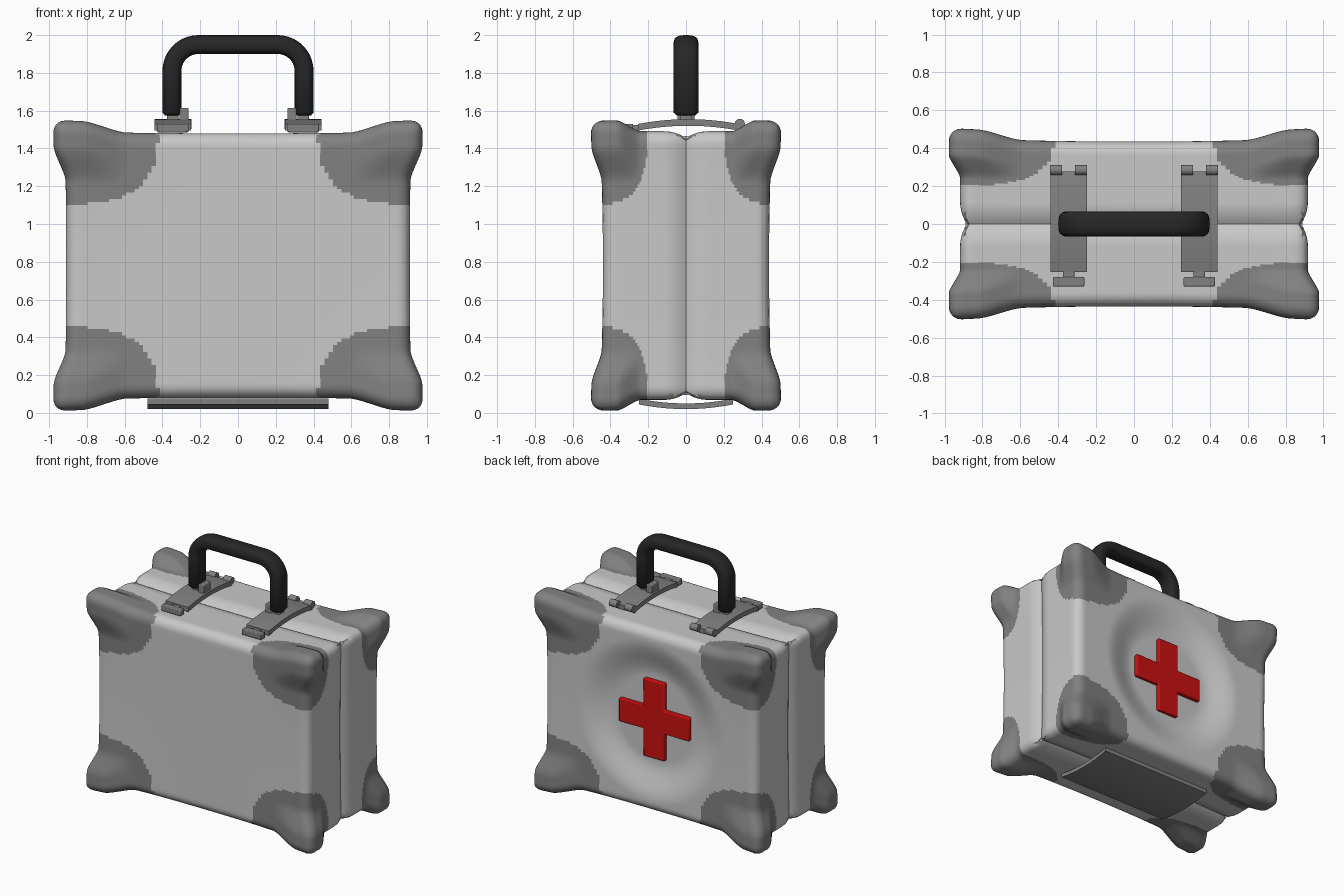
import bpy, bmesh, math
from mathutils import Vector

cube = bpy.data.objects.get("Cube")
if cube:
    bpy.data.objects.remove(cube, do_unlink=True)


def material(name, rgb):
    m = bpy.data.materials.new(name)
    m.use_nodes = True
    m.diffuse_color = (*rgb, 1)
    m.node_tree.nodes["Principled BSDF"].inputs["Base Color"].default_value = (*rgb, 1)
    return m


SHELL = material("light grey shell", (0.58, 0.58, 0.58))
GUARD = material("mid grey guard", (0.22, 0.22, 0.22))
GRIP = material("black grip", (0.02, 0.02, 0.02))
RED = material("red", (0.6, 0.005, 0.005))


def finish(bm, name, mats, bevel=0, smooth=40):
    bmesh.ops.recalc_face_normals(bm, faces=bm.faces)
    me = bpy.data.meshes.new(name)
    bm.to_mesh(me)
    bm.free()
    ob = bpy.data.objects.new(name, me)
    bpy.context.collection.objects.link(ob)
    for m in mats:
        me.materials.append(m)
    if bevel:
        mod = ob.modifiers.new("bevel", "BEVEL")
        mod.width, mod.segments = bevel, 2
    bpy.ops.object.select_all(action="DESELECT")
    ob.select_set(True)
    bpy.context.view_layer.objects.active = ob
    bpy.ops.object.shade_smooth_by_angle(angle=math.radians(smooth))
    return ob


def box(name, lo, hi, mat, bevel=0.006):
    bm = bmesh.new()
    bmesh.ops.create_cube(bm, size=1)
    for v in bm.verts:
        v.co = [(a + b) / 2 + c * (b - a) for a, b, c in zip(lo, hi, v.co)]
    return finish(bm, name, [mat], bevel)


def step(a, b, x):
    t = min(max((x - a) / (b - a), 0), 1)
    return t * t * (3 - 2 * t)


# Case body: rounded box with pinched sides, bulging corners, seam and dished back
HALF = Vector((0.91, 0.435, 0.70))
MID_Z = 0.78
RADIUS = 0.07
REACH = (0.49, 0.24, 0.38)


def shape(co):
    p = Vector(c * h for c, h in zip(co, HALF))
    core = Vector(max(-h + RADIUS, min(h - RADIUS, c)) for c, h in zip(p, HALF))
    out = p - core
    q = core + out.normalized() * RADIUS if out.length > 0 else p.copy()
    # seam running round the middle
    seam = 0.035 * max(0, 1 - abs(p.y) / 0.11) ** 2
    for i in (0, 2):
        if abs(co[i]) > 0.99:
            q[i] -= math.copysign(seam, co[i])
    # dish on the back
    if co.y > 0.99:
        q.y -= 0.07 * (1 - step(0.33, 0.62, math.hypot(p.x, p.z)))
    # gentle flare, then corner blocks
    q.y *= 1 + 0.045 * abs(co.x * co.z) ** 2 + 0.015 * co.x ** 4
    q.z *= 1 + 0.02 * abs(co.x) ** 3
    q.x *= 1 + 0.012 * abs(co.z) ** 3
    w = step(0.58, 0.76, abs(p.x)) * step(0.23, 0.30, abs(p.y)) * step(0.44, 0.56, abs(p.z))
    for i, d in enumerate((0.06, 0.05, 0.057)):
        q[i] += math.copysign(d * w, co[i])
    return q


bm = bmesh.new()
bmesh.ops.create_cube(bm, size=2)
bmesh.ops.subdivide_edges(bm, edges=bm.edges, cuts=79, use_grid_fill=True)
for f in bm.faces:
    c = f.calc_center_median()
    near = sum(((1 - abs(u)) * h / r) ** 2.6 for u, h, r in zip(c, HALF, REACH))
    f.material_index = int(near < 1)
for v in bm.verts:
    v.co = shape(v.co.copy()) + Vector((0, 0, MID_Z))
finish(bm, "case_body", [SHELL, GUARD], smooth=50)

# Red cross on the back
bm = bmesh.new()
ARM, LONG = 0.09, 0.30
pts = []
for k in range(4):
    a = k * math.pi / 2
    for u, w in ((LONG, -ARM), (LONG, ARM), (ARM, ARM)):
        pts.append((u * math.cos(a) - w * math.sin(a), u * math.sin(a) + w * math.cos(a)))
face = bm.faces.new([bm.verts.new((x, 0.35, MID_Z + z)) for x, z in pts])
ext = bmesh.ops.extrude_face_region(bm, geom=[face])
for v in ext["geom"]:
    if isinstance(v, bmesh.types.BMVert):
        v.co.y += 0.045
finish(bm, "red_cross", [RED], 0.008)


# Arched plates: rise is positive for a crown, negative for a sag
def arched_plate(name, x0, x1, half_y, z_end, rise, thick):
    bm = bmesh.new()
    n = 12
    rows = []
    for i in range(n + 1):
        t = 2 * i / n - 1
        z = z_end + rise * (1 - t * t)
        rows.append([bm.verts.new((x, t * half_y, z + dz))
                     for x, dz in ((x0, 0), (x1, 0), (x1, thick), (x0, thick))])
    for a, b in zip(rows, rows[1:]):
        for j in range(4):
            k = (j + 1) % 4
            bm.faces.new((a[j], a[k], b[k], b[j]))
    bm.faces.new(rows[0])
    bm.faces.new(rows[-1])
    return finish(bm, name, [GUARD])


arched_plate("base_plate", -0.48, 0.48, 0.25, 0.045, -0.025, 0.03)

# Latches with hinge knuckles, front clasp and handle lug
for side, s in (("right", -1), ("left", 1)):
    cx = s * 0.345
    strap = arched_plate(side + "_latch_strap", cx - 0.097, cx + 0.097, 0.265, 1.495, 0.025, 0.035)
    strap.location.y = 0.012
    for i, d in enumerate((-0.066, 0.066)):
        bm = bmesh.new()
        bmesh.ops.create_cone(bm, cap_ends=True, segments=16, radius1=0.027, radius2=0.027, depth=0.064)
        for v in bm.verts:
            v.co = (v.co.z + cx + d, v.co.x + 0.285, v.co.y + 1.53)
        finish(bm, f"{side}_hinge_knuckle_{i + 1}", [GUARD])
    box(side + "_latch_tab", (cx - 0.03, -0.30, 1.495), (cx + 0.03, -0.24, 1.525), GUARD)
    box(side + "_latch_clasp", (cx - 0.083, -0.33, 1.485), (cx + 0.083, -0.28, 1.53), GUARD)
    lug = sorted((s * 0.262, s * 0.31))
    box(side + "_handle_lug", (lug[0], -0.045, 1.53), (lug[1], 0.045, 1.615), GUARD)
    box(side + "_handle_pin", (cx - 0.03, -0.03, 1.53), (cx + 0.03, 0.03, 1.59), GUARD)

# Handle: squarish section swept along a rounded arch
W, TOP, BEND, LOW = 0.35, 1.95, 0.14, 1.575
path = [(-W, LOW, math.pi, 0.75), (-W, LOW + 0.015, math.pi, 1)]
for cx, start in ((-W + BEND, math.pi), (W - BEND, math.pi / 2)):
    for i in range(11):
        a = start - i * math.pi / 20
        path.append((cx + BEND * math.cos(a), TOP - BEND + BEND * math.sin(a), a, 1))
path += [(W, LOW + 0.015, 0, 1), (W, LOW, 0, 0.75)]
bm = bmesh.new()
N = 24
rings = []
for x, z, a, size in path:
    ring = []
    for j in range(N):
        c, s = math.cos(j * math.tau / N), math.sin(j * math.tau / N)
        u = math.copysign(abs(c) ** 0.7, c) * 0.05 * size
        w = math.copysign(abs(s) ** 0.7, s) * 0.066 * size
        ring.append(bm.verts.new((x + u * math.cos(a), w, z + u * math.sin(a))))
    rings.append(ring)
for a, b in zip(rings, rings[1:]):
    for j in range(N):
        k = (j + 1) % N
        bm.faces.new((a[j], a[k], b[k], b[j]))
bm.faces.new(rings[0])
bm.faces.new(rings[-1])
finish(bm, "handle", [GRIP], smooth=60)
